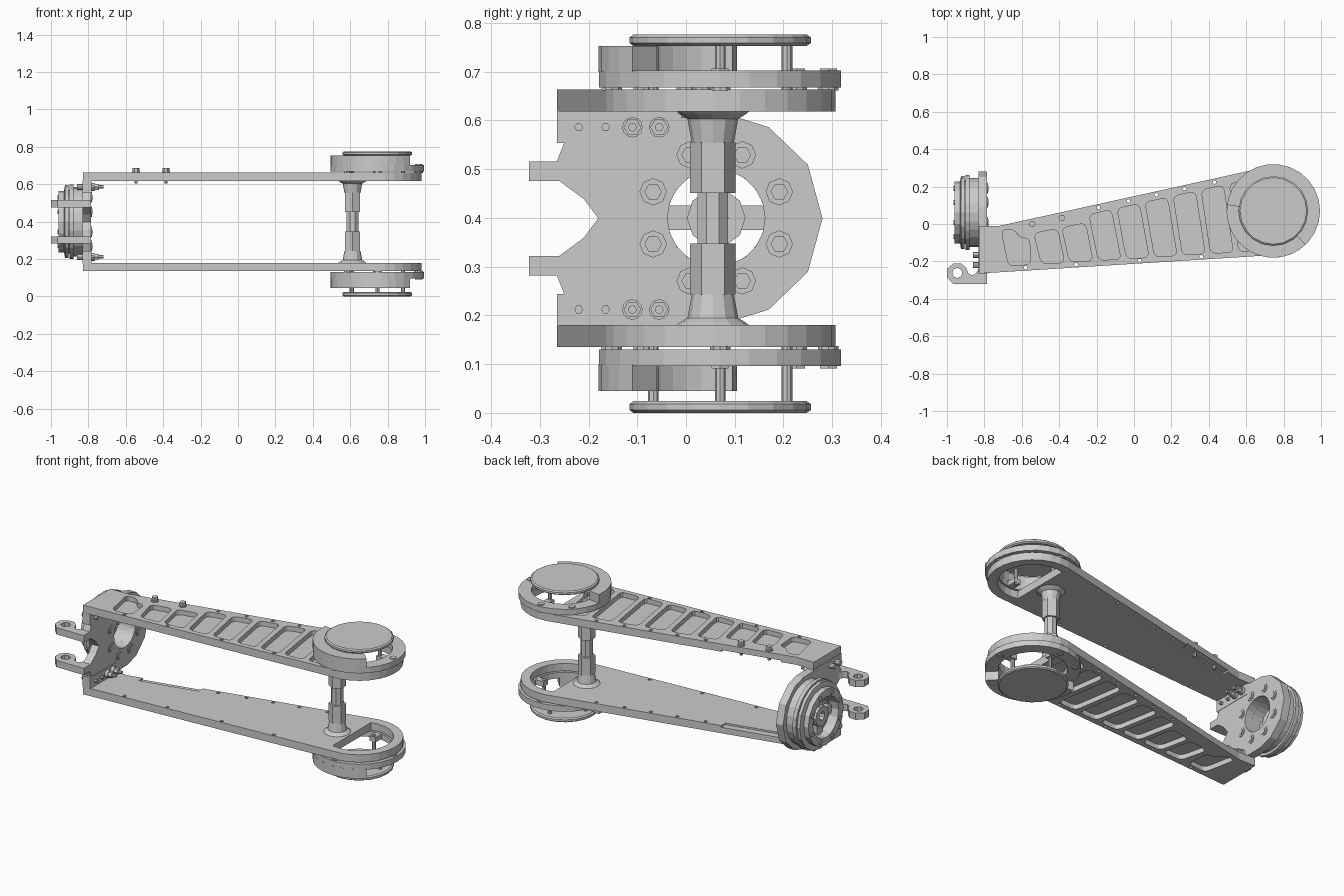
import bpy, bmesh
from math import cos, sin, pi, radians
from mathutils import Vector

if "Cube" in bpy.data.objects:
    bpy.data.objects.remove(bpy.data.objects["Cube"])

MID = 0.399            # mirror plane between the two arms
TIP = (0.745, 0.07)    # centre of the round arm end
HUB = (0.062, 0.40)    # y, z centre of the end wheel


def place(u, v, w, axis):
    return Vector((u, v, w)) if axis == 'Z' else Vector((w, u, v))


def finish(name, bm, smooth=False):
    bmesh.ops.recalc_face_normals(bm, faces=bm.faces)
    me = bpy.data.meshes.new(name)
    bm.to_mesh(me)
    bm.free()
    ob = bpy.data.objects.new(name, me)
    bpy.context.collection.objects.link(ob)
    return ob


def add_prism(bm, pts, lo, hi, axis='Z'):
    a = [bm.verts.new(place(u, v, lo, axis)) for u, v in pts]
    b = [bm.verts.new(place(u, v, hi, axis)) for u, v in pts]
    bm.faces.new(a)
    bm.faces.new(b)
    for i in range(len(a)):
        j = (i + 1) % len(a)
        bm.faces.new((a[i], a[j], b[j], b[i]))


def prisms(name, items, axis='Z'):
    """items: list of (outline, low, high)"""
    bm = bmesh.new()
    for pts, lo, hi in items:
        add_prism(bm, pts, min(lo, hi), max(lo, hi), axis)
    return finish(name, bm)


def circle(c, r, n=12, a0=0, a1=360):
    m = n if a1 - a0 == 360 else n + 1
    return [(c[0] + r * cos(radians(a0 + (a1 - a0) * i / n)),
             c[1] + r * sin(radians(a0 + (a1 - a0) * i / n))) for i in range(m)]


def rect(u0, u1, v0, v1):
    return [(u0, v0), (u1, v0), (u1, v1), (u0, v1)]


def rounded(pts, r=0.03):
    out = []
    for i, p in enumerate(pts):
        p, a, b = Vector(p), Vector(pts[i - 1]), Vector(pts[(i + 1) % len(pts)])
        s, e = p + (a - p).normalized() * r, p + (b - p).normalized() * r
        for t in (0, 0.33, 0.67, 1):
            out.append(tuple(s * (1 - t) ** 2 + p * 2 * t * (1 - t) + e * t * t))
    return out


def lathe(name, prof, c, axis='Z', n=24, a0=0, a1=360, closed=True):
    """Revolve (radius, height) profile; closed=False caps the ends instead."""
    bm = bmesh.new()
    full = a1 - a0 == 360
    rings = []
    for i in range(n if full else n + 1):
        t = radians(a0 + (a1 - a0) * i / n)
        rings.append([bm.verts.new(place(c[0] + r * cos(t), c[1] + r * sin(t), w, axis)) for r, w in prof])
    k = len(prof)
    for i in range(n):
        p, q = rings[i], rings[(i + 1) % len(rings)]
        for j in range(k if closed else k - 1):
            m = (j + 1) % k
            bm.faces.new((p[j], p[m], q[m], q[j]))
    if not full:
        bm.faces.new(rings[0])
        bm.faces.new(rings[-1])
    elif not closed:
        bm.faces.new([r[0] for r in rings])
        bm.faces.new([r[-1] for r in rings])
    return finish(name, bm)


def tube(name, ro, ri, lo, hi, c, axis='Z', n=24, a0=0, a1=360):
    return lathe(name, [(ri, lo), (ro, lo), (ro, hi), (ri, hi)], c, axis, n, a0, a1)


def cut(ob, cutter):
    mod = ob.modifiers.new('cut', 'BOOLEAN')
    mod.operation, mod.solver, mod.object = 'DIFFERENCE', 'EXACT', cutter
    cutter.hide_render = True
    dg = bpy.context.evaluated_depsgraph_get()
    me = bpy.data.meshes.new_from_object(ob.evaluated_get(dg))
    ob.modifiers.clear()
    ob.data = me
    bpy.data.objects.remove(cutter)


# Arm outline and the pockets between its ribs
ARM = [(-0.83, -0.265), (0.745, -0.166)] + circle(TIP, 0.237, 14, -80, 100) + [(-0.72, -0.01), (-0.83, -0.01)]
top_edge = lambda x: -0.01 + (x + 0.72) * 0.219
low_edge = lambda x: -0.265 + (x + 0.83) * 0.062
POCKETS = [[(-0.71, -0.03), (-0.635, -0.03), (-0.615, -0.075), (-0.56, -0.075), (-0.55, -0.215), (-0.67, -0.225)]]
for x in (-0.535, -0.385):
    t = -0.05 + (x + 0.535) * 0.2
    POCKETS.append([(x, t), (x + 0.125, t + 0.025), (x + 0.165, low_edge(x) + 0.04), (x + 0.04, low_edge(x) + 0.035)])
for i in range(6):
    x = -0.24 + 0.15 * i
    POCKETS.append([(x, top_edge(x) - 0.045), (x + 0.118, top_edge(x + 0.118) - 0.045),
                    (x + 0.17, low_edge(x) + 0.04), (x + 0.05, low_edge(x) + 0.035)])
RIM = [(x, top_edge(x) - 0.018) for x in (-0.19, -0.03, 0.12, 0.27, 0.43)]
RIM += [(x, low_edge(x) + 0.016) for x in (-0.58, -0.31, 0.03, 0.36)]

for s, side in ((1, 'upper'), (-1, 'lower')):
    z = lambda h: MID + s * h

    # Arm plate with outer pockets, inner recess, rim holes and open tip
    arm = prisms(side + '_arm', [(ARM, z(0.219), z(0.264))])
    cut(arm, prisms('pocket_cutter', [(rounded(p), z(0.236), z(0.3)) for p in POCKETS]))
    slot = [(-0.63, -0.03), (-0.29, 0.044), (-0.29, 0.2), (-0.63, 0.1)]
    cut(arm, prisms('recess_cutter', [(slot, z(0.2), z(0.229))]))
    cut(arm, prisms('hole_cutter', [(circle(p, 0.01, 8), z(0.2), z(0.3)) for p in RIM]
                    + [(circle(TIP, 0.185, 16, -105, 105), z(0.2), z(0.3))]))

    # Bolting tab at the root of the arm
    prisms(side + '_arm_tab', [(rect(-0.832, -0.783, -0.265, -0.015), z(0.155), z(0.222))])
    bolts = []
    for y in (-0.11, -0.055):
        bolts += [(circle((y, z(0.187)), 0.021, 12), -0.785, -0.765),
                  (circle((y, z(0.187)), 0.018, 6), -0.765, -0.742), (circle((y, z(0.187)), 0.009, 8), -0.742, -0.72)]
    for y in (-0.22, -0.165):
        bolts += [(circle((y, z(0.187)), 0.009, 6), -0.785, -0.765), (circle((y, z(0.187)), 0.016, 8), -0.86, -0.83)]
    prisms(side + '_tab_bolts', bolts, 'X')

    # Joint ring with its thicker partial wall
    tube(side + '_joint_ring', 0.25, 0.18, z(0.269), z(0.303), TIP, n=26)
    tube(side + '_joint_wall', 0.25, 0.18, z(0.300), z(0.354), TIP, n=14, a0=172, a1=314)
    ring_pts = [circle(TIP, 0.222, 8, 0, 360)[i] for i in (0, 2, 3, 5, 6)]
    prisms(side + '_ring_bolts', [(circle(p, 0.022, 10), z(0.262), z(0.271)) for p in ring_pts]
           + [(circle(p, 0.02, 6), z(0.302), z(0.308)) for p in ring_pts])

    # Cover disc on standoffs
    d0, d1 = (0.753, 0.776) if s > 0 else (0.024, 0.0)
    e = (d1 - d0) * 0.25
    lathe(side + '_cover_disc', [(0.178, d0), (0.186, d0 + e), (0.186, d1 - e), (0.178, d1)], TIP, n=20, closed=False)
    parts = []
    for a in (0, 90, 180, 270):
        p = (TIP[0] + 0.137 * cos(radians(a)), TIP[1] + 0.137 * sin(radians(a)))
        parts += [(circle(p, 0.011, 8), z(0.264), d0), (circle(p, 0.024, 10), d1 - e, d1)]
        q = (TIP[0] + 0.16 * cos(radians(a)), TIP[1] + 0.16 * sin(radians(a)))
        w, h = (0.035, 0.02) if a % 180 == 0 else (0.02, 0.035)
        parts.append((rect(q[0] - w, q[0] + w, q[1] - h, q[1] + h), z(0.27), z(0.298)))
    prisms(side + '_standoffs', parts)

    # Clevis prong with pin hole
    prong = prisms(side + '_clevis_prong', [([(-0.785, -0.322), (-0.965, -0.322), (-1, -0.285), (-1, -0.24),
        (-0.965, -0.21), (-0.925, -0.21), (-0.897, -0.235), (-0.885, -0.265), (-0.865, -0.275),
        (-0.845, -0.265), (-0.83, -0.24), (-0.785, -0.24)], z(0.077), z(0.117))])
    cut(prong, prisms('pin_cutter', [(circle((-0.945, -0.262), 0.027, 8), z(0.05), z(0.15))]))

# Bolts through the recess of the upper arm
items = []
for p in ((-0.545, 0.0), (-0.385, 0.033)):
    items += [(circle(p, 0.009, 8), 0.605, 0.665), (circle(p, 0.021, 10), 0.662, 0.669), (circle(p, 0.018, 6), 0.668, 0.688)]
prisms('arm_bolts', items)

# Stepped cross post between the arms
post = (0.612, 0.055)
lathe('cross_post_core', [(0.034, 0.30), (0.034, 0.50)], post, n=8, closed=False, a0=22.5, a1=382.5)
for s in (1, -1):
    lathe('cross_post_end', [(0.074, MID + s * 0.219), (0.068, MID + s * 0.214), (0.052, MID + s * 0.204),
          (0.043, MID + s * 0.155)], post, n=12, closed=False)
    lathe('cross_post_hex', [(0.047, MID + s * 0.156), (0.047, MID + s * 0.052)], post, n=6, closed=False, a0=30, a1=390)

# Upright end plate joining the arms
half = [(-0.18, 0), (-0.21, 0.04), (-0.26, 0.077), (-0.265, 0.117), (-0.25, 0.155), (-0.25, 0.219),
        (0.09, 0.212), (0.17, 0.187), (0.25, 0.11), (0.28, 0)]
outline = [(y, MID + h) for y, h in half] + [(y, MID - h) for y, h in half[-2:0:-1]]
plate = prisms('end_plate', [(outline, -0.831, -0.785)], 'X')
cut(plate, prisms('bore_cutter', [(circle(HUB, 0.1, 20), -0.9, -0.7)], 'X'))

# End wheel: stacked rings, spokes and hub
tube('wheel_inner_ring', 0.185, 0.1, -0.88, -0.83, HUB, 'X')
tube('wheel_rim', 0.2, 0.1, -0.902, -0.88, HUB, 'X')
tube('wheel_groove', 0.17, 0.1, -0.907, -0.90, HUB, 'X')
lathe('wheel_outer_ring', [(0.11, -0.907), (0.195, -0.907), (0.195, -0.925), (0.165, -0.93),
      (0.165, -0.96), (0.12, -0.96)], HUB, 'X', n=16)
tube('wheel_hub', 0.06, 0.025, -0.935, -0.87, HUB, 'X', n=10)
y, zc = HUB
prisms('wheel_spokes', [(rect(y - 0.115, y - 0.05, zc - 0.025, zc + 0.025), -0.92, -0.885),
       (rect(y + 0.05, y + 0.115, zc - 0.025, zc + 0.025), -0.92, -0.885),
       (rect(y - 0.025, y + 0.025, zc - 0.115, zc - 0.05), -0.92, -0.885),
       (rect(y - 0.025, y + 0.025, zc + 0.05, zc + 0.115), -0.92, -0.885)], 'X')
heads = circle(HUB, 0.14, 8, 22.5, 382.5)
prisms('wheel_bolts', [(circle(p, 0.028, 8), -0.786, -0.781) for p in heads]
       + [(circle(p, 0.018, 6), -0.782, -0.777) for p in heads]
       + [(circle(p, 0.014, 6), -0.966, -0.958) for p in heads], 'X')
